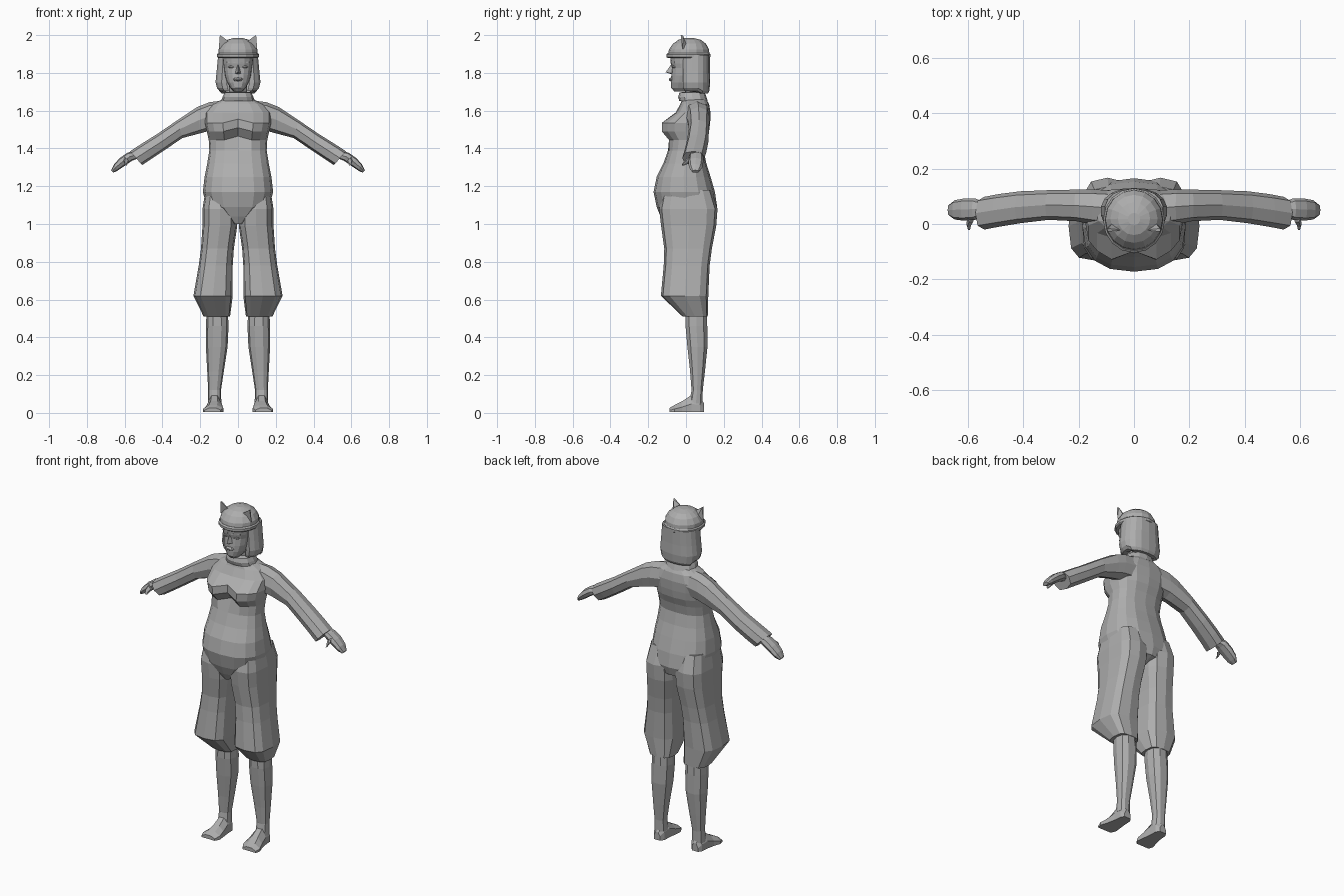
import bpy, bmesh, math
from mathutils import Vector

grey = bpy.data.materials.new("plain grey")
grey.diffuse_color = (0.42, 0.42, 0.42, 1)


def spow(v, p):
    return math.copysign(abs(v) ** p, v)


def oval(c, u, v, n=12, p=0.85, off=0.0):
    """Closed ring of points around c, spanned by half axes u and v."""
    c, u, v = Vector(c), Vector(u), Vector(v)
    return [c + u * spow(math.cos(a), p) + v * spow(math.sin(a), p)
            for a in (2 * math.pi * (i + off) / n for i in range(n))]


def flat_ring(z, x0, x1, y0, y1, n=12, p=0.85):
    return oval(((x0 + x1) / 2, (y0 + y1) / 2, z),
                ((x1 - x0) / 2, 0, 0), (0, (y1 - y0) / 2, 0), n, p)


def limb_ring(top, low, y0, y1, n=8):
    """Ring between a top and a low (x, z) point, with depth y0..y1."""
    m = (y0 + y1) / 2
    t, b = Vector((top[0], m, top[1])), Vector((low[0], m, low[1]))
    return oval((t + b) / 2, (t - b) / 2, (0, (y1 - y0) / 2, 0), n, 0.8)


def finish(name, bm, mirror=False):
    bmesh.ops.recalc_face_normals(bm, faces=bm.faces)
    me = bpy.data.meshes.new(name)
    bm.to_mesh(me)
    bm.free()
    me.materials.append(grey)
    ob = bpy.data.objects.new(name, me)
    bpy.context.collection.objects.link(ob)
    if mirror:
        mod = ob.modifiers.new("mirror", 'MIRROR')
        mod.use_axis[0] = True
    return ob


def loft(name, rings, mirror=False):
    bm = bmesh.new()
    vs = [[bm.verts.new(p) for p in r] for r in rings]
    n = len(vs[0])
    for a, b in zip(vs, vs[1:]):
        for i in range(n):
            j = (i + 1) % n
            bm.faces.new((a[i], a[j], b[j], b[i]))
    bm.faces.new(vs[0])
    bm.faces.new(vs[-1])
    return finish(name, bm, mirror)


def solid(name, pts, mirror=False):
    """Convex solid around a few points."""
    bm = bmesh.new()
    for p in pts:
        bm.verts.new(p)
    bmesh.ops.convex_hull(bm, input=bm.verts)
    return finish(name, bm, mirror)


# Torso: z, half width, front, back
torso = [(1.00, .025, -.115, .06), (1.04, .09, -.135, .15), (1.09, .165, -.155, .165),
         (1.17, .186, -.172, .153), (1.25, .177, -.155, .13), (1.32, .163, -.12, .108),
         (1.39, .152, -.095, .094), (1.445, .155, -.09, .105), (1.49, .165, -.128, .122),
         (1.535, .175, -.128, .128), (1.59, .175, -.055, .13), (1.635, .135, -.03, .122),
         (1.665, .07, -.02, .105)]
rings = []
for z, w, f, b in torso:
    r = flat_ring(z, -w, w, f, b, 16, 0.8)
    for q in r:
        # cleft and raised bust underside
        if q.y < 0.02 and 1.43 < z < 1.55:
            if abs(q.x) < .02:
                q.y += .03
                q.z += .02
            elif abs(q.x) < .1:
                q.y = f
    rings.append(r)
loft("torso", rings)

# Baggy trousers, gathered below the knee: z, inner, outer, front, back
legs = [(1.18, .01, .172, -.12, .135), (1.08, .004, .188, -.142, .167),
        (0.99, .004, .188, -.132, .16), (0.87, .022, .196, -.115, .137),
        (0.78, .028, .208, -.118, .125), (0.62, .028, .236, -.133, .118),
        (0.51, .042, .182, -.018, .115)]
loft("trouser_leg", [flat_ring(*r, n=12, p=0.65) for r in legs], True)

# Lower legs
shins = [(0.56, .055, .165, -.005, .112), (0.46, .05, .17, -.005, .115), (0.35, .055, .17, .005, .116),
         (0.22, .075, .163, .02, .102), (0.12, .09, .158, .028, .09), (0.05, .088, .16, .015, .09)]
loft("lower_leg", [flat_ring(*r, n=10) for r in shins], True)

# Feet, lofted from heel to toe: y, inner, outer, top
foot = [(.095, .105, .145, .05), (.075, .09, .158, .085), (.03, .088, .162, .095),
        (-.02, .082, .172, .062), (-.06, .078, .186, .042), (-.088, .092, .178, .026)]
loft("foot", [[(a, y, 0.004), (b, y, 0.004), (b, y, h * .5), (b * .7 + a * .3, y, h),
               (b * .3 + a * .7, y, h), (a, y, h * .6)] for y, a, b, h in foot], True)

# Sleeves: top point, low point, front, back
sleeve = [((.07, 1.655), (.10, 1.50), -.01, .122), ((.15, 1.645), (.165, 1.49), .00, .125),
          ((.215, 1.62), (.20, 1.48), .01, .124), ((.32, 1.55), (.295, 1.455), .015, .122),
          ((.43, 1.475), (.39, 1.39), .003, .118), ((.51, 1.425), (.465, 1.34), -.01, .108),
          ((.572, 1.385), (.508, 1.312), -.02, .098)]
loft("sleeve", [limb_ring(*r) for r in sleeve], True)

# Hands and thumbs
hand = [((.55, 1.385), (.535, 1.345), .03, .08), ((.585, 1.378), (.56, 1.335), .015, .092),
        ((.625, 1.35), (.60, 1.308), .012, .092), ((.655, 1.318), (.638, 1.282), .016, .086),
        ((.672, 1.285), (.66, 1.272), .03, .07)]
loft("hand", [limb_ring(*r) for r in hand], True)
loft("thumb", [limb_ring((.60, 1.355), (.575, 1.33), .005, .04, 6),
               limb_ring((.605, 1.337), (.587, 1.315), -.012, .015, 6),
               limb_ring((.60, 1.318), (.59, 1.308), -.022, -.01, 6)], True)

# Neck and rolled collar
loft("neck", [flat_ring(z, -w, w, -.005, .09) for z, w in ((1.64, .06), (1.70, .047), (1.78, .05))])
loft("collar", [flat_ring(z, -w, w, f, b) for z, w, f, b in
                ((1.65, .09, -.035, .115), (1.672, .082, -.042, .108),
                 (1.695, .07, -.035, .10), (1.70, .055, -.015, .09))])

# Face: z, half width, front, back
face = [(1.702, .022, -.062, .02), (1.72, .04, -.078, .04), (1.75, .058, -.08, .06),
        (1.785, .07, -.078, .08), (1.825, .076, -.074, .09), (1.85, .08, -.08, .09),
        (1.90, .085, -.086, .1)]
loft("face", [flat_ring(z, -w, w, f, b, 16, 0.9) for z, w, f, b in face])
solid("nose", [(0, -.075, 1.85), (0, -.108, 1.803), (.017, -.07, 1.797),
               (-.017, -.07, 1.797), (0, -.075, 1.792)])
loft("lips", [oval((0, y, 1.765), (w, 0, 0), (0, 0, h), 8)
              for y, w, h in ((-.07, .028, .011), (-.084, .022, .009), (-.091, .01, .004))])
loft("eye", [oval((.034, y, 1.832), (w, 0, 0), (0, 0, h), 8)
             for y, w, h in ((-.05, .017, .008), (-.068, .016, .007), (-.073, .008, .004))], True)
solid("eyebrow", [(x, y, z + d) for x, y, z in ((.012, -.082, 1.851), (.058, -.062, 1.853),
      (.012, -.07, 1.851), (.058, -.05, 1.853)) for d in (0, .007)], True)

# Bobbed hair: open shell wrapped round the sides and back
hair = [(1.69, .098, .07), (1.705, .112, .078), (1.75, .12, .082), (1.81, .114, .08), (1.895, .106, .08)]
rings = []
for z, w, d in hair:
    arc = [math.radians(-48 + 276 * i / 14) for i in range(15)]
    outer = [(w * spow(math.cos(a), .8), .046 + d * spow(math.sin(a), .9),
              z + (.014 if z < 1.72 and math.sin(a) < .2 else 0)) for a in arc]
    inner = [(x * .68, .046 + (y - .046) * (.7 if y > .046 else .9), zz) for x, y, zz in outer]
    rings.append(outer + inner[::-1])
loft("hair", rings)

# Cap and its band
cap = [(1.885, .106, -.098, .125), (1.925, .103, -.09, .122), (1.955, .085, -.068, .105),
       (1.975, .058, -.04, .078), (1.985, .022, -.005, .04)]
loft("cap", [flat_ring(z, -w, w, f, b, 16, 1) for z, w, f, b in cap])
loft("cap_band", [flat_ring(z, -w, w, f, b, 16, 1) for z, w, f, b in
                  ((1.878, .105, -.096, .124), (1.884, .111, -.104, .129),
                   (1.898, .111, -.104, .129), (1.905, .104, -.096, .124))])

# Pointed ears on the cap
solid("cap_ear", [(.096, -.028, 2.0), (.102, -.018, 1.925), (.04, -.022, 1.962),
                  (.075, .006, 1.94), (.094, -.016, 1.998)], True)
